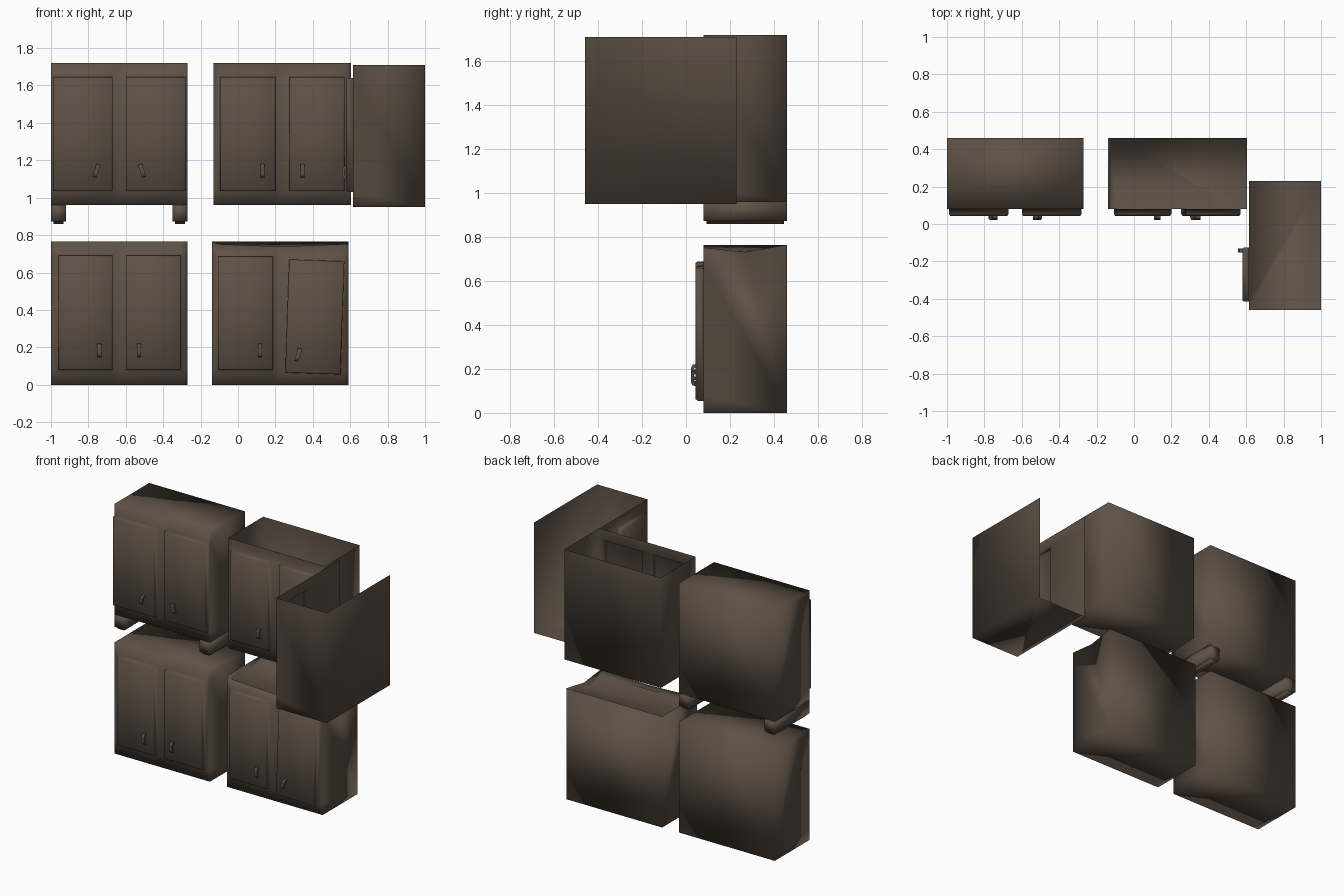
import bpy, bmesh, math
from mathutils import Matrix, Vector

if "Cube" in bpy.data.objects:
    bpy.data.objects.remove(bpy.data.objects["Cube"])

wood = bpy.data.materials.new("dark brown wood")
wood.diffuse_color = (0.112, 0.083, 0.062, 1)
wood.use_nodes = True
wood.node_tree.nodes["Principled BSDF"].inputs["Base Color"].default_value = wood.diffuse_color


def finish(bm, name, smooth=True, matrix=None):
    bmesh.ops.recalc_face_normals(bm, faces=bm.faces)
    me = bpy.data.meshes.new(name)
    bm.to_mesh(me)
    bm.free()
    me.materials.append(wood)
    for p in me.polygons:
        p.use_smooth = smooth
    ob = bpy.data.objects.new(name, me)
    bpy.context.collection.objects.link(ob)
    if matrix:
        ob.matrix_world = matrix
    return ob


def cabinet(name, x, y, z, doors, door_z, missing=(), matrix=None, worn=False):
    """Thin shell whose doors are pushed out of the front panel."""
    bm = bmesh.new()
    xs = [x[0]] + [v for d in doors for v in d] + [x[1]]
    zs = [z[0], door_z[0], door_z[1], z[1]]
    cx, cz = sum(doors[-1]) / 2, sum(door_z) / 2

    def place(px, pz, i, j):
        # the worn cabinet has a sagging rim and a crooked right door
        if worn and j == 3:
            pz -= 0.025 if 0 < i < 5 else (0.013 if i == 5 else 0)
            if i in (1, 4):
                pz += 0.012
        if worn and i in (3, 4) and j in (1, 2):
            a = math.radians(2)
            dx, dz = px - cx, pz - cz
            px = cx + dx * math.cos(a) + dz * math.sin(a)
            pz = cz - 0.02 + dz * math.cos(a) - dx * math.sin(a)
        return px, pz

    grid = []
    for i, px in enumerate(xs):
        col = []
        for j, pz in enumerate(zs):
            qx, qz = place(px, pz, i, j)
            col.append(bm.verts.new((qx, y[0], qz)))
        grid.append(col)

    # front panel, with a raised block for each door
    for i in range(len(xs) - 1):
        for j in range(3):
            base = [grid[i][j], grid[i + 1][j], grid[i + 1][j + 1], grid[i][j + 1]]
            if i % 2 == 1 and j == 1:
                mid = sum((v.co for v in base), Vector()) / 4
                loops = [base]
                for depth, inset in ((0.026, 0.0), (0.036, 0.007)):
                    ring = []
                    for v in base:
                        c = v.co.copy()
                        c.x -= math.copysign(inset, c.x - mid.x)
                        c.z -= math.copysign(inset, c.z - mid.z)
                        c.y -= depth
                        ring.append(bm.verts.new(c))
                    loops.append(ring)
                for a, b in zip(loops, loops[1:]):
                    for k in range(4):
                        n = (k + 1) % 4
                        bm.faces.new((a[k], a[n], b[n], b[k]))
                bm.faces.new(loops[-1])
            else:
                bm.faces.new(base)

    # sides, back, floor and top
    back = [[bm.verts.new((px, y[1], pz)) for pz in z] for px in x]
    dip = 0.033 if worn else 0
    rim = [bm.verts.new((px, sum(y) / 2, z[1] - d)) for px, d in zip(x, (0, dip))]
    for s, side in ((0, "left"), (1, "right")):
        if side not in missing:
            bm.faces.new(grid[-s] + [rim[s], back[s][1], back[s][0]])
    bm.faces.new((back[0][0], back[0][1], back[1][1], back[1][0]))
    bm.faces.new([c[0] for c in grid] + [back[1][0], back[0][0]])
    if "top" not in missing:
        top = bm.faces.new([c[3] for c in grid] + [rim[1], back[1][1], back[0][1], rim[0]])
        if worn:
            # sunken lid
            bmesh.ops.recalc_face_normals(bm, faces=bm.faces)
            bmesh.ops.inset_region(bm, faces=[top], thickness=0.035, depth=-0.025)
    return finish(bm, name, True, matrix)


def handle(name, x, y, z, tilt=0, turn=None):
    """Small bowed pull, drawn as a side profile and given a width."""
    outer = [(0, -0.036), (-0.015, -0.034), (-0.023, -0.018), (-0.023, 0.018),
             (-0.015, 0.034), (0, 0.036)]
    inner = [(0, 0.024), (-0.011, 0.014), (-0.011, -0.014), (0, -0.024)]
    bm = bmesh.new()
    face = bm.faces.new([bm.verts.new((-0.011, a, b)) for a, b in outer + inner])
    ext = bmesh.ops.extrude_face_region(bm, geom=[face], use_keep_orig=True)
    bmesh.ops.translate(bm, vec=(0.022, 0, 0),
                        verts=[v for v in ext["geom"] if isinstance(v, bmesh.types.BMVert)])
    m = Matrix.Translation((x, y, z)) @ Matrix.Rotation(math.radians(tilt), 4, "Y")
    return finish(bm, name, False, (turn @ m) if turn else m)


Y = (0.08, 0.46)

# upper left cabinet on two side skirts
cabinet("upper_left_cabinet", (-1, -0.27), Y, (0.96, 1.72),
        [(-0.99, -0.67), (-0.6, -0.28)], (1.035, 1.645))
for side, x0 in (("left", -1.0), ("right", -0.35)):
    bm = bmesh.new()
    bmesh.ops.create_cube(bm, size=1, matrix=Matrix.Translation((x0 + 0.04, 0.27, 0.915))
                          @ Matrix.Diagonal((0.08, 0.38, 0.11, 1)))
    low = [e for e in bm.edges if all(v.co.z < 0.9 for v in e.verts)]
    bmesh.ops.bevel(bm, geom=low, offset=0.014, segments=2, affect="EDGES")
    finish(bm, side + "_skirt")
handle("upper_left_handle_a", -0.757, 0.045, 1.145, 18)
handle("upper_left_handle_b", -0.513, 0.045, 1.145, -18)

# lower left cabinet
cabinet("lower_left_cabinet", (-1, -0.27), Y, (0, 0.765),
        [(-0.96, -0.67), (-0.6, -0.305)], (0.08, 0.69))
handle("lower_left_handle_a", -0.742, 0.045, 0.185)
handle("lower_left_handle_b", -0.53, 0.045, 0.185)

# upper middle cabinet, open on top
cabinet("upper_middle_cabinet", (-0.13, 0.605), Y, (0.96, 1.72),
        [(-0.095, 0.2), (0.275, 0.57)], (1.035, 1.645), ("top",))
handle("upper_middle_handle_a", 0.132, 0.045, 1.145)
handle("upper_middle_handle_b", 0.345, 0.045, 1.145)

# lower middle cabinet, worn and crooked
cabinet("lower_middle_cabinet", (-0.14, 0.59), Y, (0, 0.765),
        [(-0.108, 0.187), (0.263, 0.558)], (0.08, 0.685), worn=True)
handle("lower_middle_handle_a", 0.117, 0.045, 0.185)
handle("lower_middle_handle_b", 0.322, 0.045, 0.16, 18)

# corner cabinet turned to face left, open on top and at the back end
turn = Matrix.Rotation(math.radians(-90), 4, "Z")
cabinet("corner_cabinet", (-0.23, 0.46), (0.615, 1.0), (0.95, 1.71),
        [(0.125, 0.415)], (1.03, 1.64), ("top", "left"), turn)
handle("corner_handle", 0.141, 0.58, 1.135, 0, turn)
